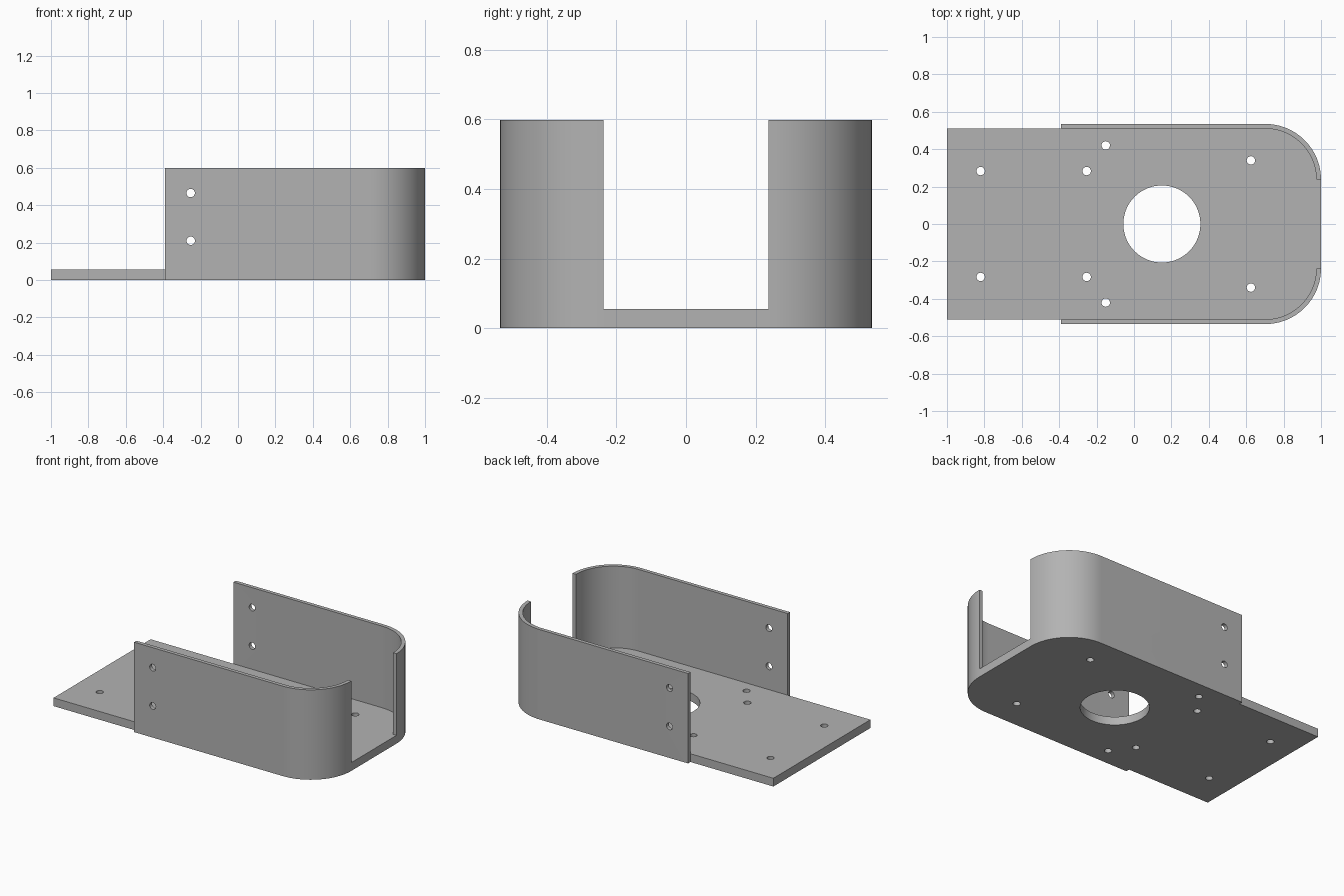
import bpy
import bmesh
from math import cos, sin, radians, pi
from mathutils import Matrix, Vector

if "Cube" in bpy.data.objects:
    bpy.data.objects.remove(bpy.data.objects["Cube"])

# Main dimensions
HALF_W, WALL_T = 0.535, 0.025
CORNER_R, BASE_T, HEIGHT = 0.298, 0.055, 0.598
WALL_BACK = -0.39
CX, CY = 1 - CORNER_R, HALF_W - CORNER_R
INNER_R, INNER_W = CORNER_R - WALL_T, HALF_W - WALL_T
HOLE_R = 0.0225
STEPS = 24

metal = bpy.data.materials.new("grey metal")
metal.use_nodes = True
GREY = (0.45, 0.45, 0.45, 1)
metal.diffuse_color = GREY
metal.node_tree.nodes["Principled BSDF"].inputs["Base Color"].default_value = GREY


def arc(r):
    """Corner points on the +y side, from the nose back to the straight side."""
    angles = [pi / 2 * i / STEPS for i in range(STEPS + 1)]
    return [(CX + r * cos(a), CY + r * sin(a)) for a in angles]


def mesh_object(name, bm):
    bmesh.ops.recalc_face_normals(bm, faces=bm.faces)
    mesh = bpy.data.meshes.new(name)
    bm.to_mesh(mesh)
    bm.free()
    mesh.materials.append(metal)
    obj = bpy.data.objects.new(name, mesh)
    bpy.context.collection.objects.link(obj)
    return obj


def extrude_outline(name, points, height):
    bm = bmesh.new()
    face = bm.faces.new([bm.verts.new((x, y, 0)) for x, y in points])
    up = bmesh.ops.extrude_face_region(bm, geom=[face])["geom"]
    verts = [v for v in up if isinstance(v, bmesh.types.BMVert)]
    bmesh.ops.translate(bm, verts=verts, vec=(0, 0, height))
    return mesh_object(name, bm)


def drill(obj, holes, tilt=0):
    """Cut round holes, each given as centre and radius."""
    bm = bmesh.new()
    for centre, r in holes:
        place = Matrix.Translation(Vector(centre)) @ Matrix.Rotation(tilt, 4, 'X')
        bmesh.ops.create_cone(bm, cap_ends=True, segments=64 if r > 0.1 else 24,
                              radius1=r, radius2=r, depth=0.3, matrix=place)
    cutter = mesh_object("hole_cutter", bm)
    cutter.hide_render = True
    mod = obj.modifiers.new("holes", 'BOOLEAN')
    mod.operation, mod.solver, mod.object = 'DIFFERENCE', 'EXACT', cutter
    bpy.ops.object.select_all(action='DESELECT')
    obj.select_set(True)
    bpy.context.view_layer.objects.active = obj
    bpy.ops.object.modifier_apply(modifier=mod.name)
    bpy.data.objects.remove(cutter)
    bpy.ops.object.shade_smooth_by_angle(angle=radians(30))


# Base plate, with a lip that fills the gap between the walls at the nose
side = [(1, CY)] + arc(INNER_R) + [(-1, INNER_W)]
mirrored = [(x, -y) for x, y in reversed(side)]
base = extrude_outline("base_plate", side + mirrored, BASE_T)
screw_spots = [(-0.82, 0.283), (-0.253, 0.283), (-0.151, 0.42), (0.625, 0.34)]
holes = [((x, s * y, 0), HOLE_R) for x, y in screw_spots for s in (1, -1)]
drill(base, holes + [((0.149, 0, 0), 0.206)])

# Curved side walls wrapping the plate
wall = (arc(CORNER_R) + [(WALL_BACK, HALF_W), (WALL_BACK, INNER_W)]
        + arc(INNER_R)[::-1])
for name, s in (("left_wall", 1), ("right_wall", -1)):
    obj = extrude_outline(name, [(x, s * y) for x, y in wall], HEIGHT)
    drill(obj, [((-0.253, s * HALF_W, z), HOLE_R) for z in (0.21, 0.465)], pi / 2)
